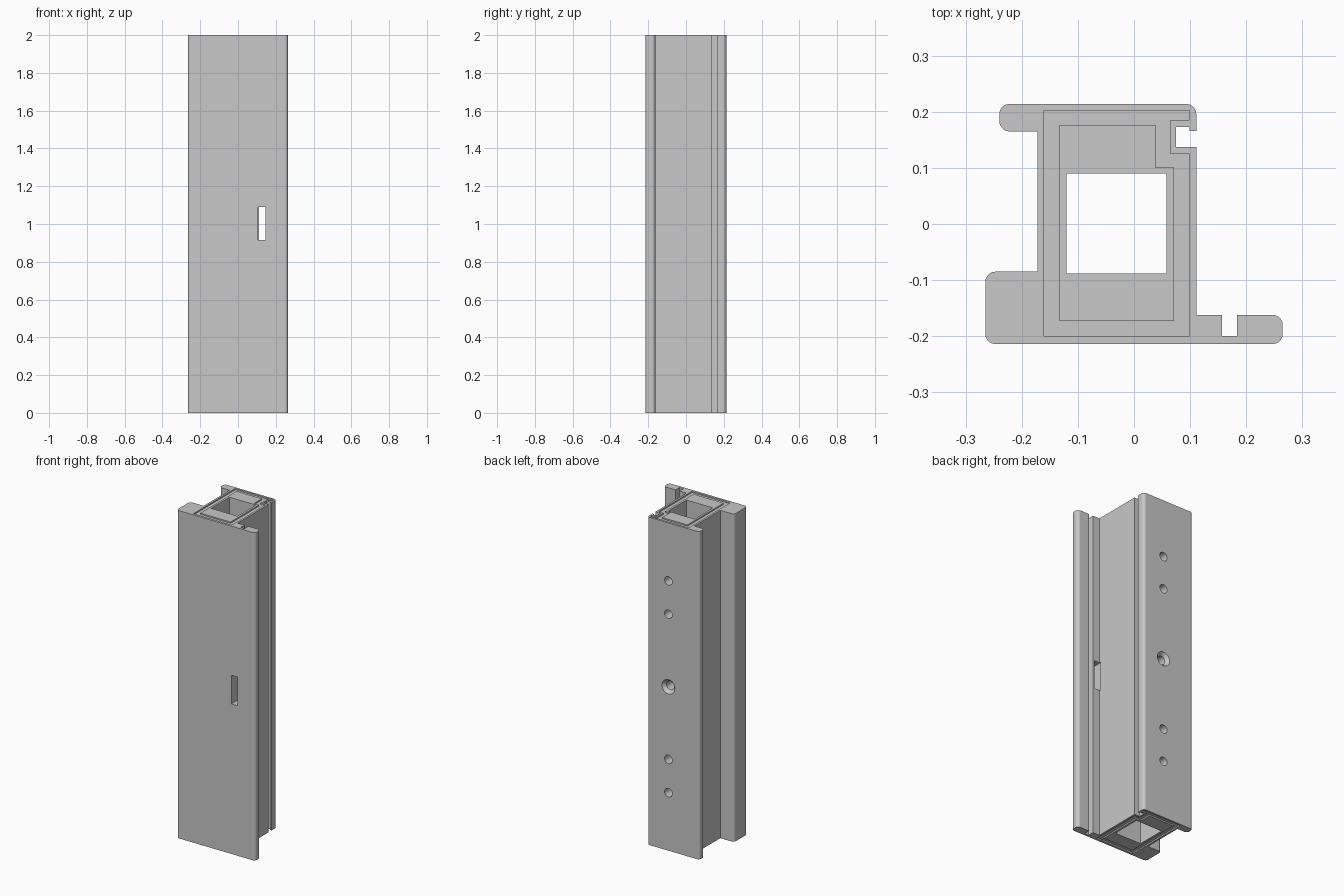
import bpy, bmesh, math
from mathutils import Vector, Matrix

cube = bpy.data.objects.get("Cube")
if cube:
    bpy.data.objects.remove(cube, do_unlink=True)

HEIGHT = 2.0
CX = -0.031  # centre line of the hollow column
RECESS = 0.008  # tube ends sit slightly inside the frame ends

grey = bpy.data.materials.new("plain_grey")
grey.use_nodes = True
grey.diffuse_color = (0.58, 0.58, 0.58, 1)
grey.node_tree.nodes["Principled BSDF"].inputs["Base Color"].default_value = (0.58, 0.58, 0.58, 1)


def rounded(points, steps=5):
    """Profile points (x, y[, radius]) with filleted corners."""
    out = []
    for i, p in enumerate(points):
        corner = Vector(p[:2])
        if len(p) == 2:
            out.append(corner)
            continue
        before = (Vector(points[i - 1][:2]) - corner).normalized()
        after = (Vector(points[(i + 1) % len(points)][:2]) - corner).normalized()
        centre = corner + (before + after) * p[2]
        for k in range(steps + 1):
            a = math.pi / 2 * k / steps
            out.append(centre - after * p[2] * math.cos(a) - before * p[2] * math.sin(a))
    return out


def finish(bm, name):
    bmesh.ops.recalc_face_normals(bm, faces=bm.faces)
    mesh = bpy.data.meshes.new(name)
    bm.to_mesh(mesh)
    bm.free()
    mesh.materials.append(grey)
    obj = bpy.data.objects.new(name, mesh)
    bpy.context.collection.objects.link(obj)
    return obj


def prism(name, points, z0=0.0, z1=HEIGHT):
    bm = bmesh.new()
    base = bm.faces.new([bm.verts.new((p.x, p.y, z0)) for p in rounded(points)])
    top = bmesh.ops.extrude_face_region(bm, geom=[base], use_keep_orig=True)
    bmesh.ops.translate(bm, vec=(0, 0, z1 - z0),
                        verts=[g for g in top["geom"] if isinstance(g, bmesh.types.BMVert)])
    return finish(bm, name)


def rect(x0, x1, y0, y1):
    return [(x0, y0), (x1, y0), (x1, y1), (x0, y1)]


def bore(z, r_in, r_out, y_in, y_out):
    """Cone or cylinder cutter along y."""
    bm = bmesh.new()
    move = Matrix.Translation((CX, (y_in + y_out) / 2, z)) @ Matrix.Rotation(-math.pi / 2, 4, 'X')
    bmesh.ops.create_cone(bm, cap_ends=True, segments=32, radius1=r_in, radius2=r_out,
                          depth=y_out - y_in, matrix=move)
    return finish(bm, "bore_cutter")


def cut(obj, cutters):
    for c in cutters:
        c.hide_render = True
        mod = obj.modifiers.new("cut", 'BOOLEAN')
        mod.operation = 'DIFFERENCE'
        mod.solver = 'EXACT'
        mod.object = c
    bpy.context.view_layer.update()
    mesh = bpy.data.meshes.new_from_object(obj.evaluated_get(bpy.context.evaluated_depsgraph_get()))
    obj.modifiers.clear()
    obj.data = mesh


# Outer profile with flanges, seal groove and slotted front flange
R = 0.018
outline = [(-0.265, -0.214, R), (0.265, -0.214, R), (0.265, -0.162, R),
           (0.184, -0.162), (0.184, -0.2), (0.157, -0.2), (0.157, -0.162),
           (0.111, -0.162), (0.111, 0.137), (0.075, 0.137), (0.075, 0.173),
           (0.099, 0.173), (0.099, 0.166), (0.111, 0.166), (0.111, 0.214, R),
           (-0.24, 0.214, R), (-0.24, 0.165, R), (-0.172, 0.165),
           (-0.172, -0.085), (-0.265, -0.085, R)]
# Tube section, stepped around the seal groove
tube_outer = [(-0.16, -0.2), (0.099, -0.2), (0.099, 0.125), (0.065, 0.125),
              (0.065, 0.185), (0.099, 0.185), (0.099, 0.202), (-0.16, 0.202)]
tube_inner = [(-0.133, -0.173), (0.071, -0.173), (0.071, 0.101), (0.038, 0.101),
              (0.038, 0.176), (-0.133, 0.176)]

frame_profile = prism("frame_profile", outline)
tube = prism("reinforcing_tube", tube_outer, RECESS, HEIGHT - RECESS)
core = prism("core_block", tube_inner)

# Cutters
low, high = -0.1, HEIGHT + 0.1
tube_space = prism("tube_space_cutter", tube_outer, low, high)
core_space = prism("core_space_cutter", tube_inner, low, high)
shaft = prism("shaft_cutter", rect(-0.12, 0.058, -0.088, 0.09), low, high)
window = prism("window_cutter", rect(0.105, 0.145, -0.25, -0.154), 0.915, 1.09)
bolt_holes = [bore(HEIGHT / 2 + s * d, 0.026, 0.026, 0.13, 0.25)
              for d in (0.443, 0.646) for s in (-1, 1)]
centre_hole = bore(HEIGHT / 2, 0.026, 0.026, 0.05, 0.25)
countersink = bore(HEIGHT / 2, 0.022, 0.048, 0.19, 0.219)
holes = bolt_holes + [centre_hole]

cut(frame_profile, [tube_space, window, countersink] + holes)
cut(tube, [core_space, countersink] + holes)
cut(core, [shaft] + holes)

for c in [tube_space, core_space, shaft, window, countersink] + holes:
    bpy.data.objects.remove(c, do_unlink=True)

# Smooth rounded corners and bores, keep hard edges and flat broad faces
bpy.ops.object.select_all(action='DESELECT')
for obj in (frame_profile, tube, core):
    obj.select_set(True)
bpy.context.view_layer.objects.active = frame_profile
bpy.ops.object.shade_smooth_by_angle(angle=math.radians(30))
for obj in (frame_profile, tube, core):
    normals = obj.modifiers.new("flat_faces", 'WEIGHTED_NORMAL')
    normals.keep_sharp = True
